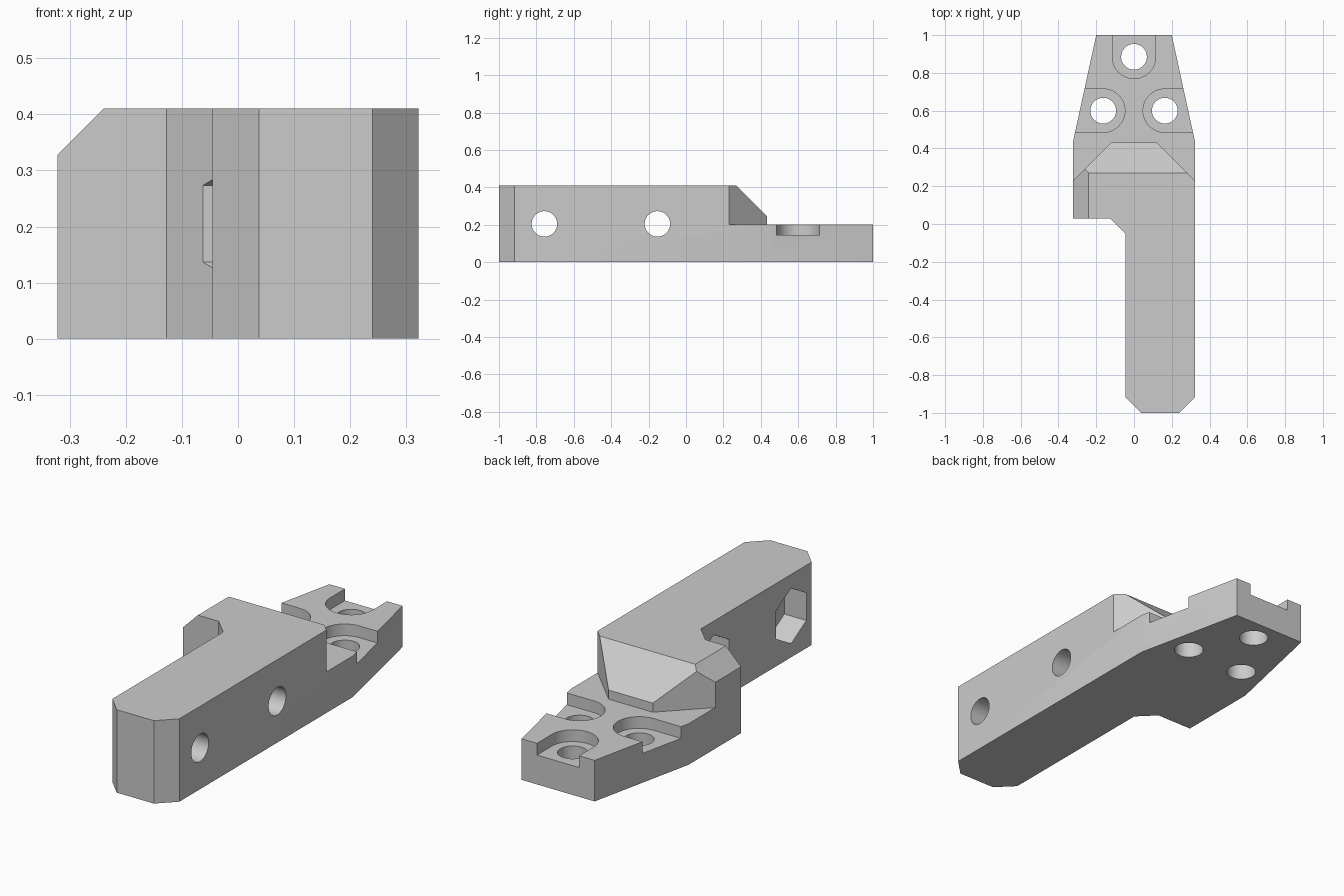
import bpy, bmesh
from math import cos, sin, pi
from mathutils import Vector

cube = bpy.data.objects.get("Cube")
if cube:
    bpy.data.objects.remove(cube, do_unlink=True)

grey = bpy.data.materials.new("plain grey")
grey.use_nodes = True
grey.diffuse_color = (0.6, 0.6, 0.6, 1)
grey.node_tree.nodes["Principled BSDF"].inputs["Base Color"].default_value = (0.6, 0.6, 0.6, 1)

# Axis order used to place a profile (u, v) with its depth d
PLACE = {
    "x": lambda u, v, d: Vector((d, u, v)),
    "y": lambda u, v, d: Vector((u, d, v)),
    "z": lambda u, v, d: Vector((u, v, d)),
}


def prism(name, profile, axis, start, end):
    """Extrude a flat profile along an axis."""
    bm = bmesh.new()
    place = PLACE[axis]
    low = [bm.verts.new(place(u, v, start)) for u, v in profile]
    high = [bm.verts.new(place(u, v, end)) for u, v in profile]
    bm.faces.new(low)
    bm.faces.new(high)
    n = len(profile)
    for i in range(n):
        j = (i + 1) % n
        bm.faces.new((low[i], low[j], high[j], high[i]))
    bmesh.ops.recalc_face_normals(bm, faces=bm.faces)
    mesh = bpy.data.meshes.new(name)
    bm.to_mesh(mesh)
    bm.free()
    mesh.materials.append(grey)
    obj = bpy.data.objects.new(name, mesh)
    bpy.context.collection.objects.link(obj)
    return obj


def arc(u, v, radius, first, last, steps):
    return [(u + radius * cos(first + (last - first) * i / steps),
             v + radius * sin(first + (last - first) * i / steps))
            for i in range(steps + 1)]


def ring(u, v, radius, sides=64, turn=0):
    return arc(u, v, radius, turn, turn + 2 * pi, sides)[:-1]


# Bracket body from its plan outline
HEIGHT, STEP = 0.41, 0.203
outline = [(-0.2, 1), (-0.322, 0.44), (-0.322, 0.03), (-0.127, 0.03),
           (-0.045, -0.052), (-0.045, -0.918), (0.037, -1), (0.24, -1),
           (0.322, -0.918), (0.322, 0.44), (0.2, 1)]
body = prism("bracket_body", outline, "z", 0, HEIGHT)


def cut(*shape):
    cutter = prism(*shape)
    cutter.hide_render = True
    mod = body.modifiers.new("cut", "BOOLEAN")
    mod.operation = "DIFFERENCE"
    mod.solver = "EXACT"
    mod.object = cutter
    bpy.context.view_layer.objects.active = body
    bpy.ops.object.modifier_apply(modifier=mod.name)
    bpy.data.objects.remove(cutter, do_unlink=True)


# Lowered mounting plate with the sloped shoulder
cut("step_cutter", [(0.17, 0.51), (0.432, 0.248), (0.432, STEP), (1.2, STEP), (1.2, 0.51)],
    "x", -0.6, 0.6)

# Shoulder corners cut back at an angle
for side in (-1, 1):
    cut("corner_cutter", [(side * 0.5, 0.053), (side * 0.5, 0.503), (side * 0.05, 0.503)],
        "z", STEP, 0.6)

# Bevelled top edge on the side lobe
cut("lobe_edge_cutter", [(-0.4, 0.25), (-0.4, 0.49), (-0.16, 0.49)], "y", -0.1, 0.7)

# Open-ended screw recesses and screw holes in the plate
BORE, RECESS, FLOOR = 0.068, 0.115, 0.145
cut("end_recess_cutter", arc(0, 0.885, RECESS, pi, 2 * pi, 32) + [(RECESS, 1.2), (-RECESS, 1.2)],
    "z", FLOOR, 0.5)
cut("end_hole_cutter", ring(0, 0.885, BORE), "z", -0.1, 0.5)
for side in (-1, 1):
    x, y = side * 0.163, 0.6
    bend = [(side * u, v) for u, v in arc(abs(x), y, RECESS, pi / 2, 3 * pi / 2, 32)]
    cut("side_recess_cutter",
        bend + [(side * 0.6, y - RECESS), (side * 0.6, y + RECESS)], "z", FLOOR, 0.5)
    cut("side_hole_cutter", ring(x, y, BORE), "z", -0.1, 0.5)

# Cross bolt holes with hexagonal nut pockets in the arm
for y in (-0.757, -0.153):
    cut("bolt_hole_cutter", ring(y, HEIGHT / 2, BORE), "x", -0.5, 0.5)
    cut("nut_pocket_cutter", ring(y, HEIGHT / 2, 0.137, 6, pi / 2), "x", -0.2, 0.075)

# Smooth the bores, keep the edges crisp
bpy.ops.object.select_all(action="DESELECT")
body.select_set(True)
bpy.context.view_layer.objects.active = body
bpy.ops.object.shade_smooth_by_angle(angle=pi / 9)
